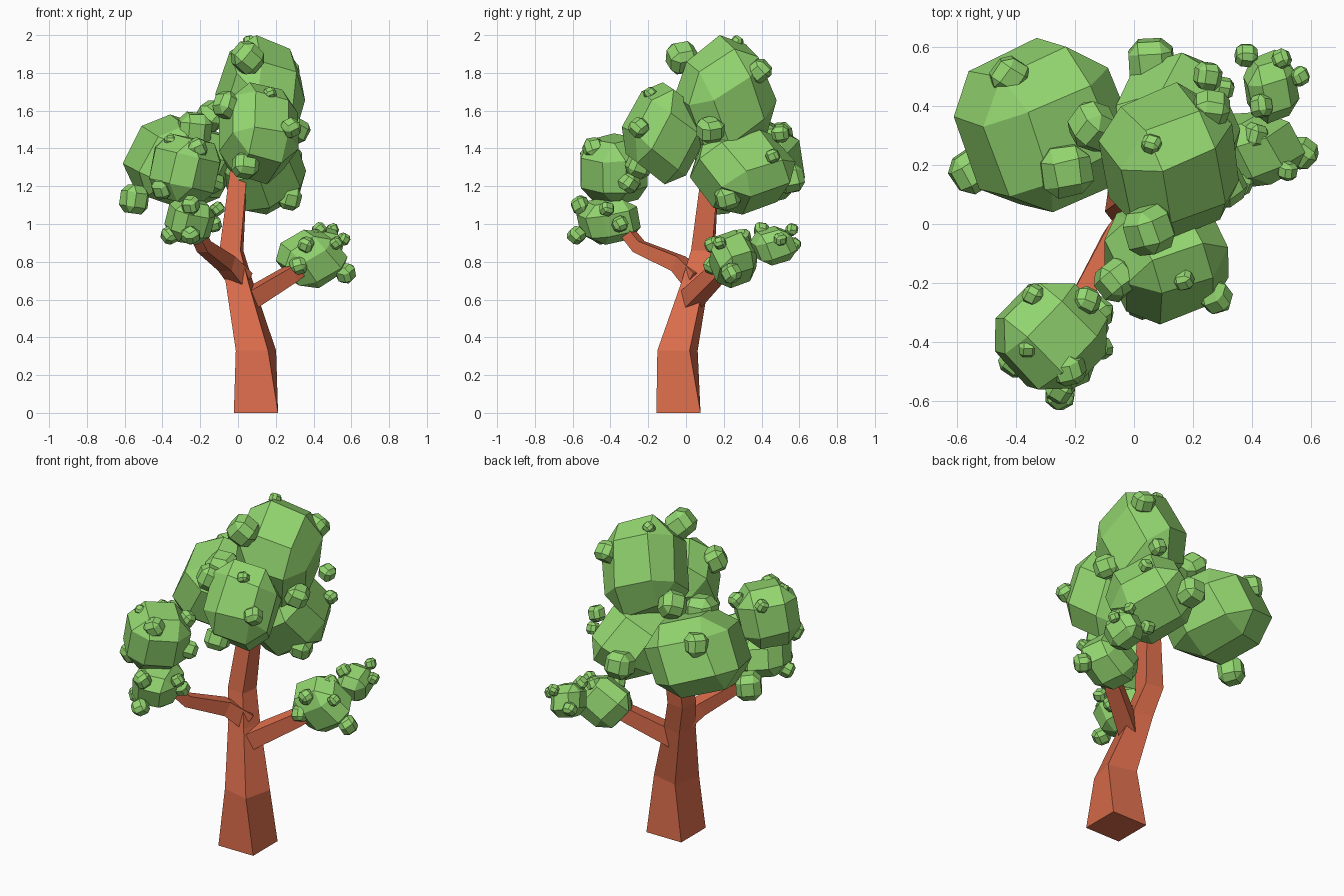
import bpy, bmesh, random
from math import radians
from mathutils import Vector, Matrix, Euler

if "Cube" in bpy.data.objects:
    bpy.data.objects.remove(bpy.data.objects["Cube"])

random.seed(7)


def material(name, color):
    m = bpy.data.materials.new(name)
    m.diffuse_color = color
    m.use_nodes = True
    m.node_tree.nodes["Principled BSDF"].inputs["Base Color"].default_value = m.diffuse_color
    return m


LEAF = material("leaf_green", (0.29, 0.67, 0.16, 1))
BARK = material("bark", (0.70, 0.15, 0.07, 1))


def finish(bm, name, mat):
    bmesh.ops.recalc_face_normals(bm, faces=bm.faces[:])
    me = bpy.data.meshes.new(name)
    bm.to_mesh(me)
    bm.free()
    me.materials.append(mat)
    ob = bpy.data.objects.new(name, me)
    bpy.context.collection.objects.link(ob)
    return ob


def add_lump(bm, center, half, rot, jitter=0.04):
    """Chamfered cube, rotated and then fitted into the box center +- half."""
    tmp = bmesh.new()
    bmesh.ops.create_cube(tmp, size=2)
    bmesh.ops.bevel(tmp, geom=tmp.edges[:], offset=0.5, segments=1,
                    profile=0.5, affect='EDGES')
    r = Euler([radians(a) for a in rot]).to_matrix()
    for v in tmp.verts:
        v.co = r @ v.co + Vector([random.uniform(-jitter, jitter) for _ in range(3)])
    lo = [min(v.co[i] for v in tmp.verts) for i in range(3)]
    hi = [max(v.co[i] for v in tmp.verts) for i in range(3)]
    new = {}
    for v in tmp.verts:
        new[v] = bm.verts.new([center[i] + half[i] * (2 * (v.co[i] - lo[i]) / (hi[i] - lo[i]) - 1)
                               for i in range(3)])
    for f in tmp.faces:
        bm.faces.new([new[v] for v in f.verts])
    tmp.free()


def foliage(name, box, rot, knobs):
    """One leaf mass with small knobs (x, y, z, radius) on its surface."""
    bm = bmesh.new()
    center = [(a + b) / 2 for a, b in box]
    half = [(b - a) / 2 for a, b in box]
    add_lump(bm, center, half, rot)
    for x, y, z, s in knobs:
        add_lump(bm, (x, y, z), (s, s, s), [random.uniform(-40, 40) for _ in range(3)])
    return finish(bm, name, LEAF)


def limb(name, rings, upright=False):
    """Four-sided loft; rings are (x, y, z, half width, twist)."""
    bm = bmesh.new()
    pts = [Vector(r[:3]) for r in rings]
    loops = []
    for i, (x, y, z, h, tw) in enumerate(rings):
        m = Matrix.Rotation(radians(tw), 3, 'Z')
        if not upright:
            d = pts[min(i + 1, len(pts) - 1)] - pts[max(i - 1, 0)]
            m = d.to_track_quat('Z', 'Y').to_matrix() @ m
        loops.append([bm.verts.new(pts[i] + m @ Vector((sx * h, sy * h, 0)))
                      for sx, sy in ((-1, -1), (1, -1), (1, 1), (-1, 1))])
    for a, b in zip(loops, loops[1:]):
        for i in range(4):
            j = (i + 1) % 4
            bm.faces.new((a[i], a[j], b[j], b[i]))
    bm.faces.new(loops[0])
    bm.faces.new(loops[-1])
    return finish(bm, name, BARK)


# Trunk and branches
limb("trunk", [(0.095, -0.04, 0, 0.117, 0), (0.095, -0.045, 0.33, 0.088, -14),
               (0.01, 0.045, 0.68, 0.062, -12), (-0.035, 0.09, 0.86, 0.056, -8),
               (0.005, 0.13, 1.3, 0.045, 0)], upright=True)
limb("right_branch", [(0.05, 0.02, 0.595, 0.05, 0), (0.28, 0.16, 0.735, 0.042, 0),
                      (0.4, 0.24, 0.81, 0.03, 0)])
limb("left_branch", [(0.02, 0.05, 0.7, 0.05, 0), (-0.06, -0.04, 0.79, 0.042, 0),
                     (-0.18, -0.25, 0.88, 0.033, 0), (-0.23, -0.33, 0.98, 0.03, 0)])

# Crown
foliage("top_foliage", ((-0.12, 0.355), (-0.06, 0.48), (1.34, 2.0)), (30, 15, 20),
        [(0.05, -0.02, 1.88, 0.088), (0.06, 0.27, 1.965, 0.035), (0.26, 0.39, 1.81, 0.065),
         (0.31, 0.13, 1.5, 0.075)])
foliage("front_foliage", ((-0.1, 0.32), (-0.34, 0.1), (1.21, 1.75)), (-30, 12, 20),
        [(0.28, -0.25, 1.51, 0.055), (-0.06, -0.19, 1.63, 0.075), (0.17, -0.19, 1.69, 0.035),
         (0.04, -0.25, 1.31, 0.075)])
foliage("back_left_foliage", ((-0.61, 0.0), (0.04, 0.63), (1.07, 1.58)), (15, 20, 25),
        [(-0.14, 0.33, 1.57, 0.085), (-0.42, 0.5, 1.47, 0.07), (-0.23, 0.18, 1.5, 0.095),
         (-0.55, 0.18, 1.13, 0.08)])
foliage("back_right_foliage", ((-0.1, 0.36), (0.02, 0.58), (1.05, 1.52)), (25, -30, 15),
        [(0.27, 0.22, 1.14, 0.07), (0.3, 0.46, 1.36, 0.04), (0.25, 0.5, 1.48, 0.05),
         (0.06, 0.55, 1.24, 0.08)])

# Left cluster
foliage("left_upper_foliage", ((-0.47, -0.09), (-0.56, -0.2), (1.1, 1.48)), (10, 8, 45),
        [(-0.22, -0.49, 1.4, 0.06), (-0.4, -0.46, 1.19, 0.06), (-0.36, -0.42, 1.44, 0.03),
         (-0.13, -0.3, 1.22, 0.06), (-0.34, -0.24, 1.4, 0.04), (-0.16, -0.26, 1.38, 0.05)])
foliage("left_lower_foliage", ((-0.39, -0.12), (-0.58, -0.24), (0.89, 1.15)), (15, 10, 20),
        [(-0.25, -0.58, 0.94, 0.05), (-0.25, -0.56, 1.1, 0.05), (-0.13, -0.35, 1.0, 0.045),
         (-0.36, -0.45, 0.94, 0.05), (-0.11, -0.42, 1.08, 0.04)])

# Right cluster
foliage("right_front_foliage", ((0.2, 0.58), (0.12, 0.38), (0.66, 0.97)), (20, -35, 10),
        [(0.32, 0.14, 0.78, 0.05), (0.52, 0.18, 0.9, 0.035), (0.57, 0.24, 0.74, 0.055),
         (0.41, 0.3, 0.93, 0.045), (0.36, 0.14, 0.89, 0.045)])
foliage("right_back_foliage", ((0.37, 0.56), (0.34, 0.59), (0.78, 0.99)), (20, 10, 15),
        [(0.43, 0.4, 0.97, 0.04), (0.56, 0.5, 0.92, 0.035), (0.38, 0.57, 0.89, 0.04),
         (0.5, 0.56, 0.97, 0.035)])
